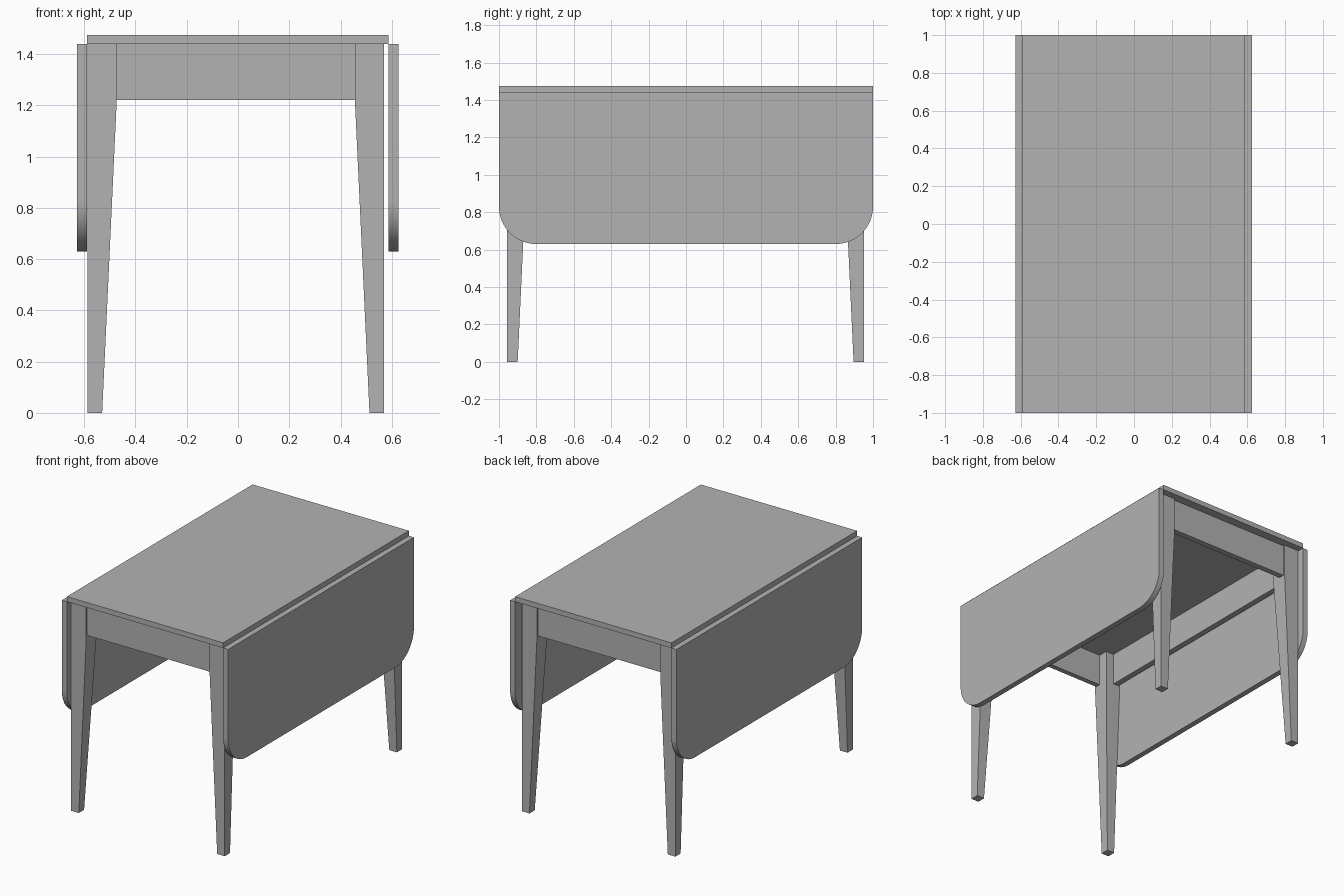
import bpy
import bmesh
from math import sin, cos, pi

cube = bpy.data.objects.get("Cube")
if cube:
    bpy.data.objects.remove(cube, do_unlink=True)

# Single plain grey finish
grey = bpy.data.materials.new("plain_grey")
grey.use_nodes = True
COLOUR = (0.45, 0.45, 0.45, 1)
grey.diffuse_color = COLOUR
grey.node_tree.nodes["Principled BSDF"].inputs["Base Color"].default_value = COLOUR


def loft(name, rings):
    """Closed solid through equal-length rings of points."""
    bm = bmesh.new()
    loops = [[bm.verts.new(p) for p in ring] for ring in rings]
    for a, b in zip(loops, loops[1:]):
        for i in range(len(a)):
            j = (i + 1) % len(a)
            bm.faces.new((a[i], a[j], b[j], b[i]))
    bm.faces.new(loops[0])
    bm.faces.new(loops[-1])
    bmesh.ops.recalc_face_normals(bm, faces=bm.faces)
    mesh = bpy.data.meshes.new(name)
    bm.to_mesh(mesh)
    bm.free()
    obj = bpy.data.objects.new(name, mesh)
    mesh.materials.append(grey)
    bpy.context.collection.objects.link(obj)
    return obj


def rect(x0, x1, y0, y1, z):
    return [(x0, y0, z), (x1, y0, z), (x1, y1, z), (x0, y1, z)]


def box(name, x0, x1, y0, y1, z0, z1):
    return loft(name, [rect(x0, x1, y0, y1, z0), rect(x0, x1, y0, y1, z1)])


TOP, UNDER, RAIL = 1.475, 1.44, 1.22

# Table top
box("table_top", -0.59, 0.588, -1, 1, UNDER, TOP)

# Legs: square at the rails, tapering on the inner faces to the floor
OUTER_X = {-1: -0.587, 1: 0.57}
OUTER_Y = {-1: -0.957, 1: 0.953}
for sx, side in ((-1, "right"), (1, "left")):
    for sy, end in ((-1, "front"), (1, "back")):
        x, y = OUTER_X[sx], OUTER_Y[sy]
        rings = [rect(x, x - sx * w, y, y - sy * w, z)
                 for z, w in ((0, 0.057), (RAIL - 0.02, 0.113), (UNDER, 0.113))]
        loft(f"{end}_{side}_leg", rings)

# Rails between the legs
box("front_rail", -0.475, 0.457, -0.95, -0.91, RAIL + 0.01, UNDER)
box("front_lower_edge", -0.475, 0.457, -0.945, -0.91, RAIL, RAIL + 0.01)
box("back_rail", -0.475, 0.457, 0.90, 0.94, RAIL, UNDER)
box("right_rail", -0.575, -0.535, -0.845, 0.84, RAIL, UNDER)
box("left_rail", 0.52, 0.56, -0.845, 0.84, RAIL, UNDER)

# Hanging drop leaves with rounded lower corners
BOTTOM, RADIUS, STEPS = 0.63, 0.2, 16
arc = [(1 - RADIUS + RADIUS * cos(t), BOTTOM + RADIUS - RADIUS * sin(t))
       for t in (i * pi / 2 / STEPS for i in range(STEPS + 1))]
outline = [(1, UNDER)] + arc + [(-y, z) for y, z in reversed(arc)] + [(-1, UNDER)]
for name, x0, x1 in (("right_leaf", -0.628, -0.59), ("left_leaf", 0.588, 0.626)):
    leaf = loft(name, [[(x, y, z) for y, z in outline] for x in (x0, x1)])
    bpy.ops.object.select_all(action="DESELECT")
    leaf.select_set(True)
    bpy.context.view_layer.objects.active = leaf
    bpy.ops.object.shade_smooth_by_angle()
